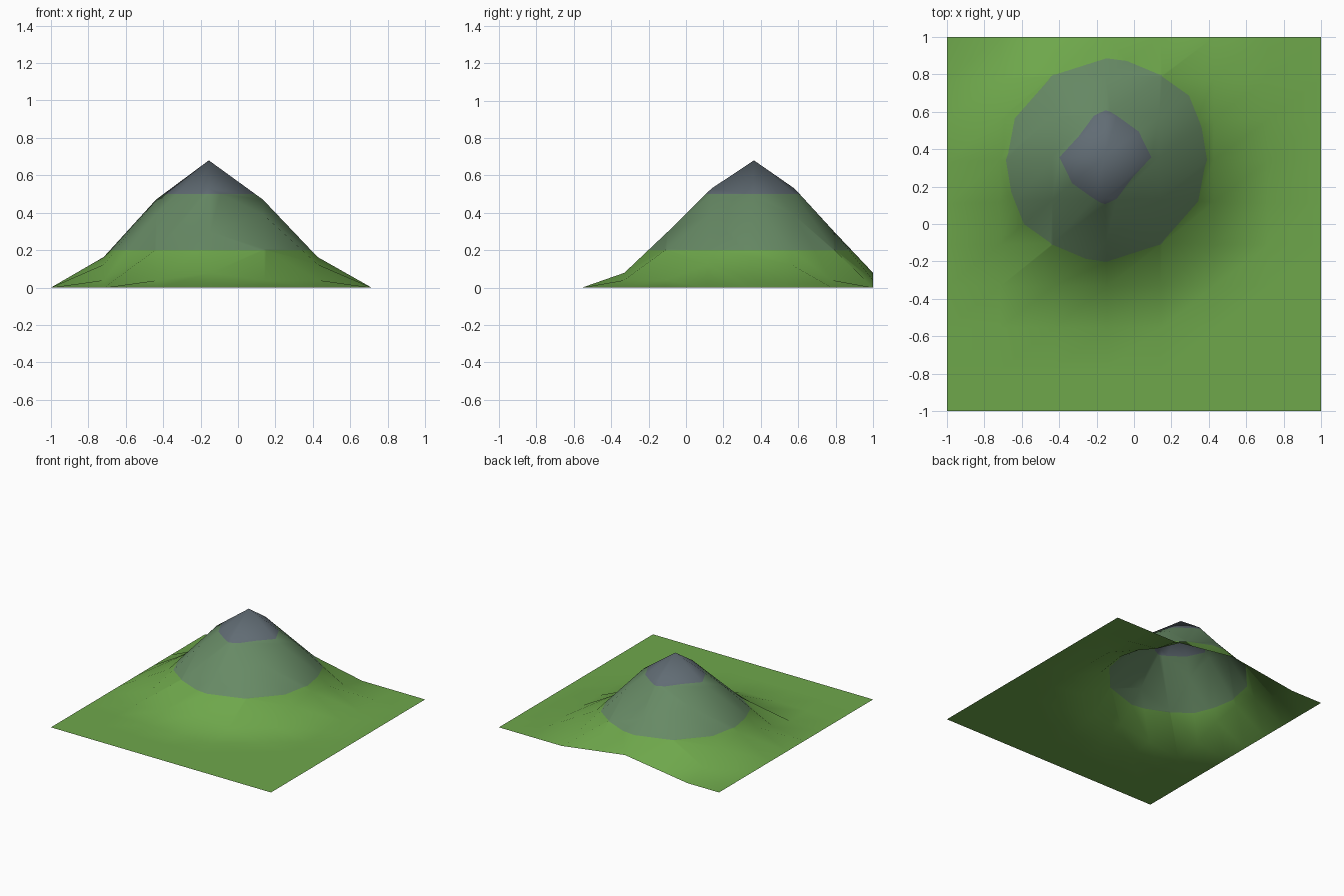
import bpy, bmesh, math

if "Cube" in bpy.data.objects:
    bpy.data.objects.remove(bpy.data.objects["Cube"])

NX, NY = 7, 9                       # grid cells
PX, PY = -1 + 3 * 2 / NX, -1 + 6 * 2 / NY   # summit grid point
RADIUS, HEIGHT, SUMMIT = 0.855, 0.636, 0.68


def mat(name, rgb):
    m = bpy.data.materials.new(name)
    lin = [(c / 255 / 12.92) if c < 11 else ((c / 255 + 0.055) / 1.055) ** 2.4 for c in rgb]
    m.diffuse_color = (*lin, 1)
    m.use_nodes = True
    m.node_tree.nodes["Principled BSDF"].inputs["Base Color"].default_value = m.diffuse_color
    return m


def raised(x, y):
    """Flat grid point pulled up with a smooth falloff around the summit."""
    d = math.hypot(x - PX, y - PY)
    t = max(0.0, 1 - d / RADIUS)
    f = 3 * t * t - 2 * t ** 3
    z = SUMMIT if d < 1e-4 else HEIGHT * f
    sx, sy = (0, 0) if x in (-1, 1) else (-0.013 * f, 0 if abs(y) > 0.999 else 0.03 * f)
    return x + sx, y + sy, z


# terrain sheet, split along one diagonal
bm = bmesh.new()
v = [[bm.verts.new(raised(-1 + 2 * i / NX, -1 + 2 * j / NY)) for j in range(NY + 1)]
     for i in range(NX + 1)]
for i in range(NX):
    for j in range(NY):
        a, b, c, d = v[i][j], v[i + 1][j], v[i + 1][j + 1], v[i][j + 1]
        bm.faces.new((a, b, c))
        bm.faces.new((a, c, d))

# cut the height bands and colour them
for h in (0.2, 0.5):
    bmesh.ops.bisect_plane(bm, geom=bm.verts[:] + bm.edges[:] + bm.faces[:],
                           plane_co=(0, 0, h), plane_no=(0, 0, 1), dist=1e-5)
for f in bm.faces:
    z = f.calc_center_median().z
    f.material_index = 2 if z > 0.5 else 1 if z > 0.2 else 0
    f.smooth = True

me = bpy.data.meshes.new("mountain")
bm.to_mesh(me)
bm.free()
for m in (mat("grass green", (110, 167, 75)), mat("mossy rock", (103, 138, 101)),
          mat("slate rock", (97, 108, 116))):
    me.materials.append(m)
ob = bpy.data.objects.new("mountain", me)
bpy.context.collection.objects.link(ob)
